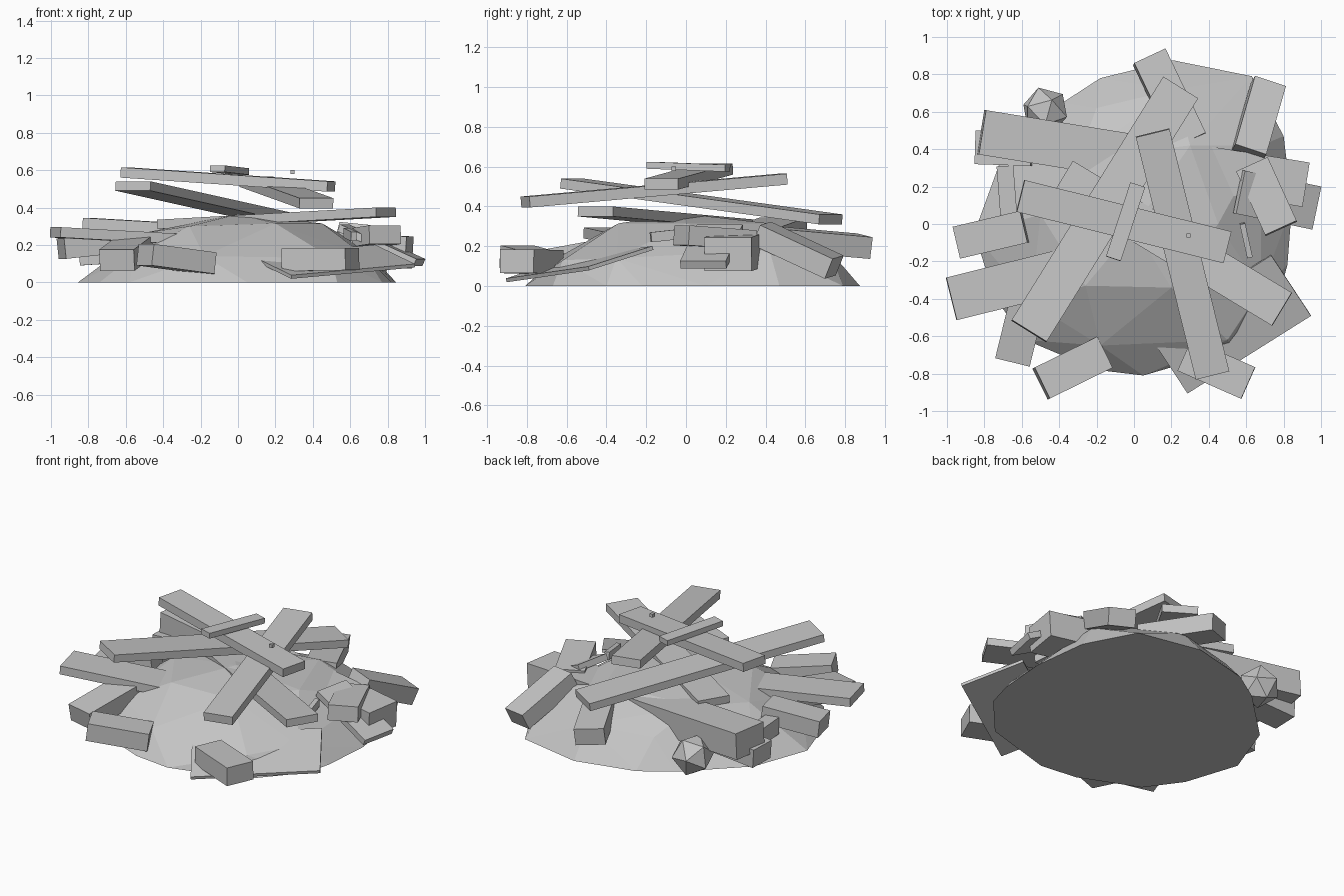
import bpy, bmesh, math
from mathutils import Vector, Matrix

grey = bpy.data.materials.new("weathered grey")
grey.diffuse_color = (0.56, 0.56, 0.56, 1)


def add_object(name, bm):
    bmesh.ops.recalc_face_normals(bm, faces=bm.faces)
    mesh = bpy.data.meshes.new(name)
    bm.to_mesh(mesh)
    bm.free()
    mesh.materials.append(grey)
    ob = bpy.data.objects.new(name, mesh)
    bpy.context.collection.objects.link(ob)
    return ob


def plank(name, a, b, width, thick, roll=0):
    """Box whose top centre line runs from a to b."""
    a, b = Vector(a), Vector(b)
    along = (b - a).normalized()
    side = Vector((0, 0, 1)).cross(along).normalized()
    side = Matrix.Rotation(math.radians(roll), 3, along) @ side
    up = along.cross(side)
    mid = (a + b) / 2 - up * thick / 2
    frame = Matrix((along * (b - a).length, side * width, up * thick)).transposed().to_4x4()
    bm = bmesh.new()
    bmesh.ops.create_cube(bm, size=1, matrix=Matrix.Translation(mid) @ frame)
    return add_object(name, bm)


# Rubble mound: broad flat facets wrapped around an irregular footprint
footprint = [(0.21, 0.875), (0.63, 0.79), (0.80, 0.47), (0.845, 0.1), (0.82, -0.22),
             (0.77, -0.4), (0.53, -0.67), (0.05, -0.81), (-0.2, -0.78), (-0.58, -0.62),
             (-0.74, -0.4), (-0.855, -0.05), (-0.72, 0.32), (-0.38, 0.65), (-0.18, 0.78)]
crest = [(-0.18, -0.65, 0.14), (0.5, -0.62, 0.13), (0.68, -0.35, 0.14), (-0.55, -0.42, 0.15),
         (-0.26, -0.33, 0.30), (0.2, -0.34, 0.315), (0.0, -0.02, 0.365), (0.45, 0.0, 0.315),
         (-0.5, 0.05, 0.265), (-0.3, 0.35, 0.30), (0.3, 0.42, 0.315), (0.68, 0.42, 0.18),
         (0.22, 0.72, 0.18), (-0.2, 0.62, 0.17)]
bm = bmesh.new()
for x, y in footprint:
    bm.verts.new((x, y, 0))
for p in crest:
    bm.verts.new(p)
hull = bmesh.ops.convex_hull(bm, input=bm.verts)
spare = {v for v in hull["geom_interior"] + hull["geom_unused"] if isinstance(v, bmesh.types.BMVert)}
bmesh.ops.delete(bm, geom=list(spare), context='VERTS')
add_object("mound", bm)

# Long boards crossing over the top
plank("crossing_board", (-0.56, -0.57, 0.54), (0.25, 0.73, 0.36), 0.22, 0.05)
plank("top_board", (-0.605, 0.15, 0.615), (0.50, -0.125, 0.54), 0.175, 0.055)
plank("leaning_board", (0.10, 0.485, 0.565), (0.42, -0.81, 0.45), 0.185, 0.055)
plank("top_slat", (-0.11, -0.185, 0.625), (0.02, 0.21, 0.61), 0.083, 0.035)
plank("peg", (0.28, -0.062, 0.60), (0.302, -0.062, 0.60), 0.022, 0.022)

# Boards half buried in the mound
plank("long_beam", (-0.81, 0.49, 0.345), (0.92, 0.21, 0.245), 0.24, 0.17)
plank("right_board", (0.79, -0.455, 0.40), (-0.38, 0.25, 0.335), 0.206, 0.05)
plank("left_board", (-0.975, -0.40, 0.295), (-0.25, -0.22, 0.255), 0.235, 0.055)
plank("low_sheet", (0.18, -0.745, 0.09), (0.84, -0.33, 0.15), 0.40, 0.02, 15)

# Short broken blocks around the rim
plank("left_block", (-0.95, -0.10, 0.235), (-0.59, -0.015, 0.275), 0.175, 0.11)
plank("front_left_block", (-0.49, -0.85, 0.205), (-0.155, -0.685, 0.16), 0.185, 0.115)
plank("front_left_beam", (-0.65, -0.74, 0.175), (-0.53, -0.25, 0.265), 0.19, 0.115)
plank("front_right_block", (0.61, -0.85, 0.185), (0.27, -0.70, 0.18), 0.185, 0.12)
plank("right_slat", (0.978, 0.085, 0.125), (0.57, 0.17, 0.31), 0.235, 0.04)
plank("right_block", (0.63, 0.32, 0.28), (0.785, -0.02, 0.305), 0.185, 0.10)
plank("back_right_block", (0.73, 0.765, 0.145), (0.625, 0.40, 0.315), 0.175, 0.11, -6)
plank("back_beam", (0.085, 0.90, 0.255), (0.30, 0.45, 0.295), 0.185, 0.11, -6)
plank("back_left_block", (-0.85, 0.41, 0.21), (-0.55, 0.40, 0.23), 0.18, 0.12)
plank("side_chunk", (-0.69, 0.31, 0.22), (-0.67, 0.05, 0.22), 0.09, 0.11)
plank("edge_splinter", (0.58, 0.0, 0.29), (0.62, -0.18, 0.27), 0.03, 0.05)

# Faceted rock at the back left
bm = bmesh.new()
bmesh.ops.create_icosphere(bm, subdivisions=1, radius=0.13,
                           matrix=Matrix.Translation((-0.475, 0.605, 0.12)) @ Matrix.Rotation(0.6, 4, 'X'))
add_object("rock", bm)
